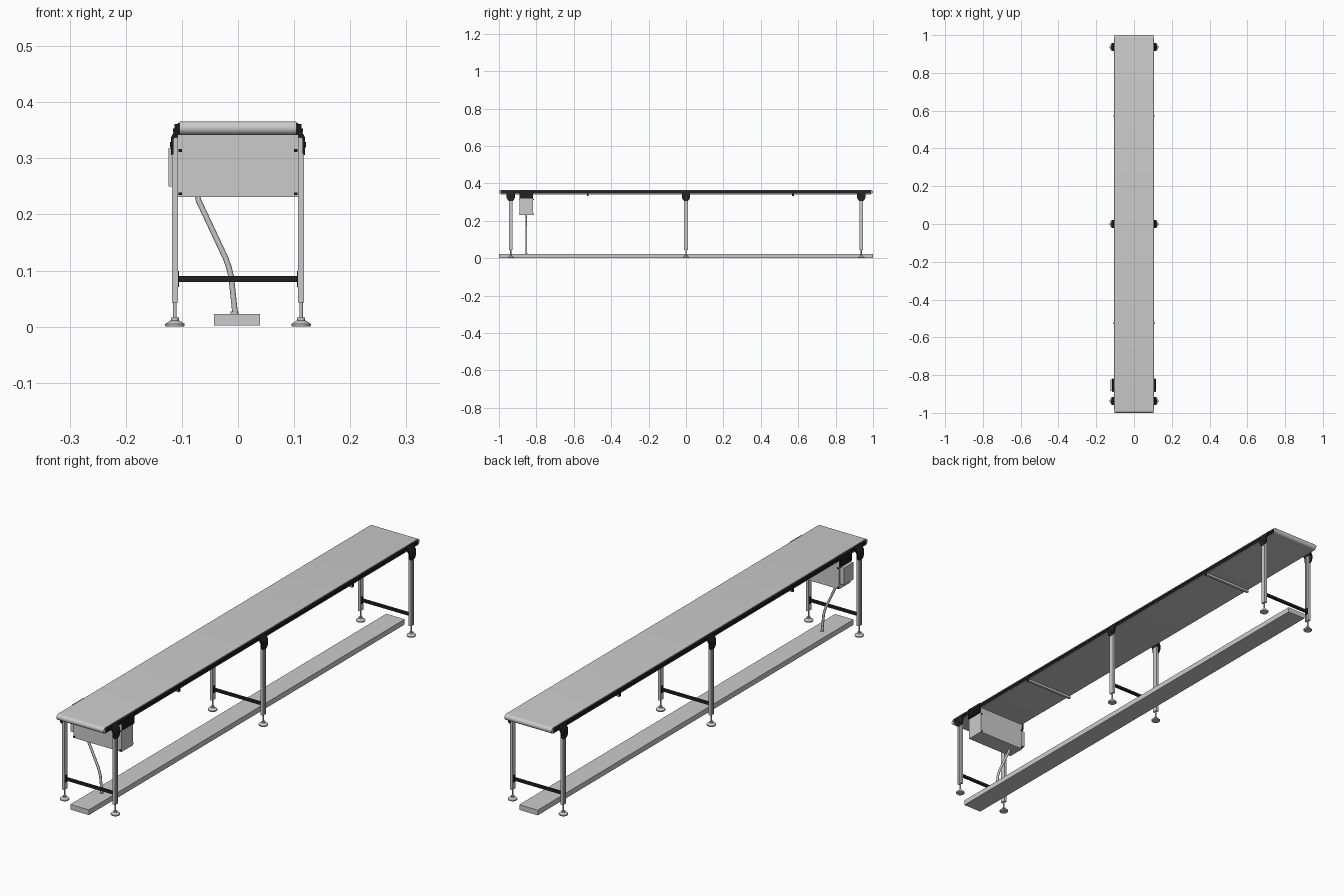
import bpy, bmesh, math
from mathutils import Vector

if "Cube" in bpy.data.objects:
    bpy.data.objects.remove(bpy.data.objects["Cube"])

black = bpy.data.materials.new("black_parts")
black.diffuse_color = (0.015, 0.015, 0.015, 1)
black.use_nodes = True
black.node_tree.nodes["Principled BSDF"].inputs["Base Color"].default_value = black.diffuse_color


def finish(name, bm, mat=None, smooth=False):
    bmesh.ops.recalc_face_normals(bm, faces=bm.faces)
    me = bpy.data.meshes.new(name)
    bm.to_mesh(me)
    bm.free()
    ob = bpy.data.objects.new(name, me)
    bpy.context.collection.objects.link(ob)
    if mat:
        me.materials.append(mat)
    if smooth:
        bpy.ops.object.select_all(action='DESELECT')
        ob.select_set(True)
        bpy.context.view_layer.objects.active = ob
        bpy.ops.object.shade_smooth_by_angle(angle=math.radians(35))
    return ob


def box(name, x, y, z, mat=None):
    """Box from (min, max) ranges."""
    bm = bmesh.new()
    bmesh.ops.create_cube(bm, size=1)
    for v in bm.verts:
        v.co = Vector([(a + b) / 2 + c * (b - a) for c, (a, b) in zip(v.co, (x, y, z))])
    return finish(name, bm, mat)


def loft(name, rings, mat=None, smooth=False):
    """Solid skinned through a list of closed rings."""
    bm = bmesh.new()
    rs = [[bm.verts.new(p) for p in r] for r in rings]
    n = len(rs[0])
    for a, b in zip(rs, rs[1:]):
        for i in range(n):
            bm.faces.new((a[i], a[(i + 1) % n], b[(i + 1) % n], b[i]))
    bm.faces.new(rs[0])
    bm.faces.new(rs[-1])
    return finish(name, bm, mat, smooth)


def lathe(name, x, y, profile, mat=None, n=20):
    """Turned solid about a vertical axis, profile is (radius, z)."""
    rings = [[(x + r * math.cos(2 * math.pi * i / n), y + r * math.sin(2 * math.pi * i / n), z)
              for i in range(n)] for r, z in profile]
    return loft(name, rings, mat, True)


def span(s, a, b):
    return tuple(sorted((s * a, s * b)))


# Belt loop with rounded ends
R, ZC = 0.012, 0.354
outline = []
for s in (1, -1):
    for i in range(13):
        a = math.pi * (i / 12 - 0.5)
        outline.append((s * (1 - R + R * math.cos(a)), ZC + s * R * math.sin(a)))
loft("conveyor_belt", [[(x, y, z) for y, z in outline] for x in (-0.1045, 0.1045)], smooth=True)

# Grooved side rails
rail = [(0.098, 0.345), (0.106, 0.345), (0.106, 0.352), (0.1047, 0.352),
        (0.1047, 0.356), (0.106, 0.356), (0.106, 0.362), (0.098, 0.362)]
for s, side in ((-1, "left"), (1, "right")):
    loft(f"{side}_rail", [[(s * x, y, z) for x, z in rail] for y in (-0.988, 0.988)], black)

# Leg bracket section: x, z, half width along y
bracket = [(0.104, 0.363, .02), (0.107, 0.363, .0215), (0.119, 0.338, .0215), (0.119, 0.322, .0215),
           (0.119, 0.311, .016), (0.119, 0.306, .009), (0.115, 0.306, .009), (0.115, 0.311, .016),
           (0.115, 0.322, .0215), (0.115, 0.334, .0215), (0.104, 0.35, .02)]

# Three leg frames
for y, place in ((-0.937, "front"), (0.0, "middle"), (0.937, "back")):
    for s, side in ((-1, "left"), (1, "right")):
        tag = f"{place}_{side}"
        lx = s * 0.1125
        # Slotted leg post
        h = [(-.0055, -.01), (.0055, -.01), (.0055, -.002), (.004, -.002), (.004, .002),
             (.0055, .002), (.0055, .01), (-.0055, .01), (-.0055, .002), (-.004, .002),
             (-.004, -.002), (-.0055, -.002)]
        loft(f"{tag}_leg", [[(lx + a, y + b, z) for a, b in h] for z in (0.043, 0.337)])
        # Levelling foot with stem
        lathe(f"{tag}_foot", lx, y, [(.016, 0), (.0172, .002), (.0172, .005), (.010, .010),
                                     (.007, .011), (.007, .016), (.003, .016), (.003, .044)])
        # Bracket and its bolt
        loft(f"{tag}_bracket", [[(s * x, y + e * w, z) for x, z, w in bracket] for e in (-1, 1)], black)
        ring = [(.005 * math.cos(i * math.pi / 6), .005 * math.sin(i * math.pi / 6)) for i in range(12)]
        loft(f"{tag}_bolt", [[(s * x, y + a, 0.324 + b) for a, b in ring] for x in (.118, .121)], black)
        # Crossbar end plate
        box(f"{tag}_crossbar_plate", span(s, .1055, .1075), (y - .008, y + .008), (.071, .099), black)
    box(f"{place}_crossbar", (-.107, .107), (y - .005, y + .005), (.080, .090), black)

# Cross ties under the belt
for y, place in ((-0.525, "front"), (0.573, "back")):
    box(f"{place}_cross_tie", (-.107, .107), (y - .005, y + .005), (.333, .343))
    for s, side in ((-1, "left"), (1, "right")):
        box(f"{place}_{side}_tie_bracket", span(s, .104, .1085), (y - .005, y + .005), (.333, .356), black)

# Control box, side cover and mounting plates
Y0, Y1 = -0.89, -0.817
box("control_box", (-.107, .107), (Y0, Y1), (.231, .342))
box("control_box_cover", (-.124, -.107), (Y0 + .006, Y1 - .006), (.25, .318))
for s, side in ((-1, "left"), (1, "right")):
    box(f"{side}_mounting_plate", span(s, .104, .113), (Y0, Y1), (.32, .361), black)
    for z, lvl in ((.237, "lower"), (.314, "upper")):
        box(f"{side}_{lvl}_box_screw", span(s, .1, .106), (Y0 - .003, Y1 + .003), (z - .0025, z + .0025), black)
    for i in range(3):
        z = .328 + i * .011
        box(f"{side}_plate_rib_{i}", span(s, .112, .1155), (Y0 + .003, Y1 - .003), (z - .003, z + .003), black)

# Cable as a bevelled curve
cu = bpy.data.curves.new("cable", 'CURVE')
cu.dimensions = '3D'
cu.bevel_depth = 0.005
cu.bevel_resolution = 2
cu.use_fill_caps = True
sp = cu.splines.new('POLY')
path = [(-.072, .232), (-.070, .224), (-.022, .122), (-.016, .105), (-.012, .088), (-.005, .022)]
sp.points.add(len(path) - 1)
for p, (x, z) in zip(sp.points, path):
    p.co = (x, -.854, z, 1)
bpy.context.collection.objects.link(bpy.data.objects.new("cable", cu))
lathe("cable_socket", -.006, -.854, [(.007, .021), (.007, .027)])

# Floor duct
box("floor_duct", (-.043, .039), (-1, 1), (.002, .023))
